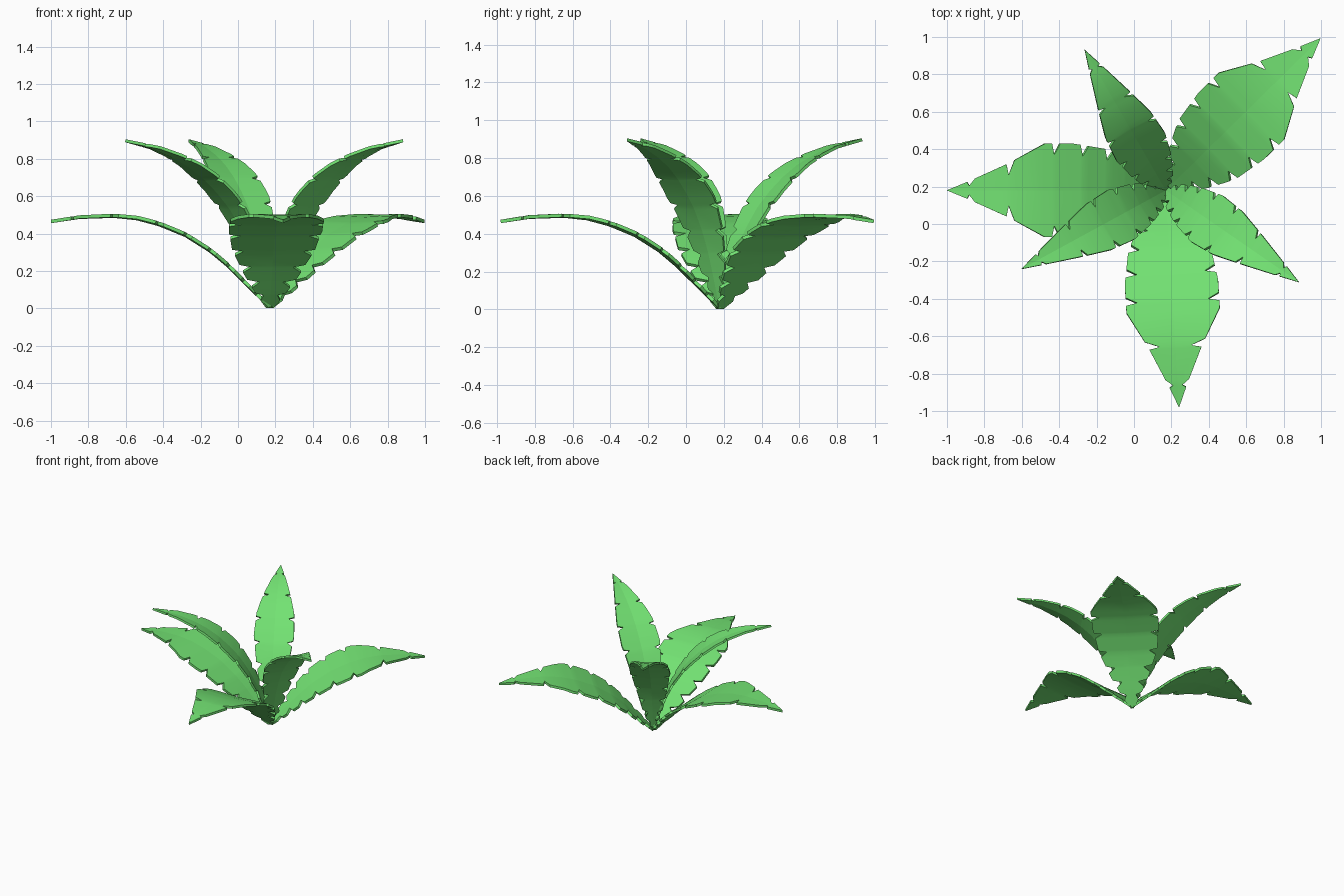
import bpy, bmesh
from math import radians, sin, cos, atan2

if "Cube" in bpy.data.objects:
    bpy.data.objects.remove(bpy.data.objects["Cube"])

CENTRE = (0.17, 0.18)

green = bpy.data.materials.new("leaf_green")
green.diffuse_color = (0.17, 0.76, 0.17, 1)
green.use_nodes = True
green.node_tree.nodes["Principled BSDF"].inputs["Base Color"].default_value = green.diffuse_color


def interp(points, x):
    for (x0, y0), (x1, y1) in zip(points, points[1:]):
        if x <= x1:
            return y0 + (y1 - y0) * (x - x0) / (x1 - x0)
    return points[-1][1]


def leaf(name, angle, length, profile, outline, notches, depth, gap, fold, thick):
    # Stations along the leaf: arch points, outline points and notch cuts
    end = profile[-1][0]
    cuts = {}
    for r in notches:
        cuts[round(r - gap, 4)] = 0
        cuts[round(r, 4)] = depth
        cuts[round(r + gap * 0.4, 4)] = 0
    for r, _ in profile + outline:
        if all(abs(r - c) > gap * 0.9 for c in cuts):
            cuts[r] = 0
    stations = sorted(cuts)

    bm = bmesh.new()
    ca, sa = cos(radians(angle)), sin(radians(angle))
    scale = length / end

    def vert(along, side, z):
        return bm.verts.new((CENTRE[0] + ca * along - sa * side,
                             CENTRE[1] + sa * along + ca * side, z))

    rows = []
    for r in stations:
        z = interp(profile, r)
        w = interp(outline, r)
        w -= min(cuts[r], w * 0.5)
        mid = vert(r * scale, 0, z)
        if w < 0.001:
            rows.append((mid, mid, mid))
            continue
        a, b = max(r - 0.05, 0), min(r + 0.05, end)
        t = atan2(interp(profile, b) - interp(profile, a), b - a)
        up = fold * w
        rows.append([vert(r * scale - sin(t) * up, w, z + cos(t) * up), mid,
                     vert(r * scale - sin(t) * up, -w, z + cos(t) * up)])
    for p, q in zip(rows, rows[1:]):
        for i in (0, 1):
            loop = list(dict.fromkeys((p[i], p[i + 1], q[i + 1], q[i])))
            bm.faces.new(loop)
        bm.edges.get((p[1], q[1])).smooth = False   # crease on the midrib
    for f in bm.faces:
        f.smooth = True
    bm.normal_update()
    if sum(f.normal.z for f in bm.faces) < 0:
        bmesh.ops.reverse_faces(bm, faces=bm.faces)
    me = bpy.data.meshes.new(name)
    bm.to_mesh(me)
    bm.free()
    me.materials.append(green)
    ob = bpy.data.objects.new(name, me)
    bpy.context.collection.objects.link(ob)
    # Thin leaf body with crisp rim
    solid = ob.modifiers.new("thickness", 'SOLIDIFY')
    solid.thickness = thick
    solid.offset = 0
    split = ob.modifiers.new("crisp_rim", 'EDGE_SPLIT')
    split.split_angle = radians(35)


# Wide drooping outer leaves
outer_arch = [(0, 0.008), (0.08, 0.085), (0.17, 0.175), (0.24, 0.243), (0.32, 0.308),
              (0.45, 0.39), (0.59, 0.448), (0.71, 0.48), (0.83, 0.493),
              (1.0, 0.49), (1.17, 0.465)]
outer_outline = [(0, 0.02), (0.05, 0.06), (0.18, 0.15), (0.32, 0.22),
                 (0.5, 0.25), (0.65, 0.25), (0.84, 0.145), (1.05, 0.05), (1.17, 0)]
outer_notches = [0.07, 0.14, 0.22, 0.32, 0.45, 0.6, 0.84, 1.05]
for i, (a, l) in enumerate([(44.5, 1.16), (180, 1.17), (-86.5, 1.162)]):
    leaf(f"outer_leaf_{i + 1}", a, l, outer_arch, outer_outline,
         outer_notches, 0.06, 0.03, 0.03, 0.018)

# Narrow upright inner leaves
inner_arch = [(0, 0.008), (0.03, 0.1), (0.07, 0.215), (0.115, 0.33), (0.17, 0.435),
              (0.235, 0.535), (0.31, 0.62), (0.39, 0.695), (0.48, 0.76),
              (0.58, 0.812), (0.69, 0.855), (0.87, 0.897)]
inner_outline = [(0, 0.015), (0.02, 0.04), (0.07, 0.08), (0.16, 0.12), (0.28, 0.15),
                 (0.41, 0.14), (0.55, 0.10), (0.76, 0.035), (0.87, 0)]
inner_notches = [0.025, 0.055, 0.1, 0.16, 0.25, 0.38, 0.55, 0.76]
for i, (a, l) in enumerate([(120, 0.868), (208.6, 0.88), (-34.6, 0.866)]):
    leaf(f"inner_leaf_{i + 1}", a, l, inner_arch, inner_outline,
         inner_notches, 0.04, 0.018, 0.08, 0.016)
